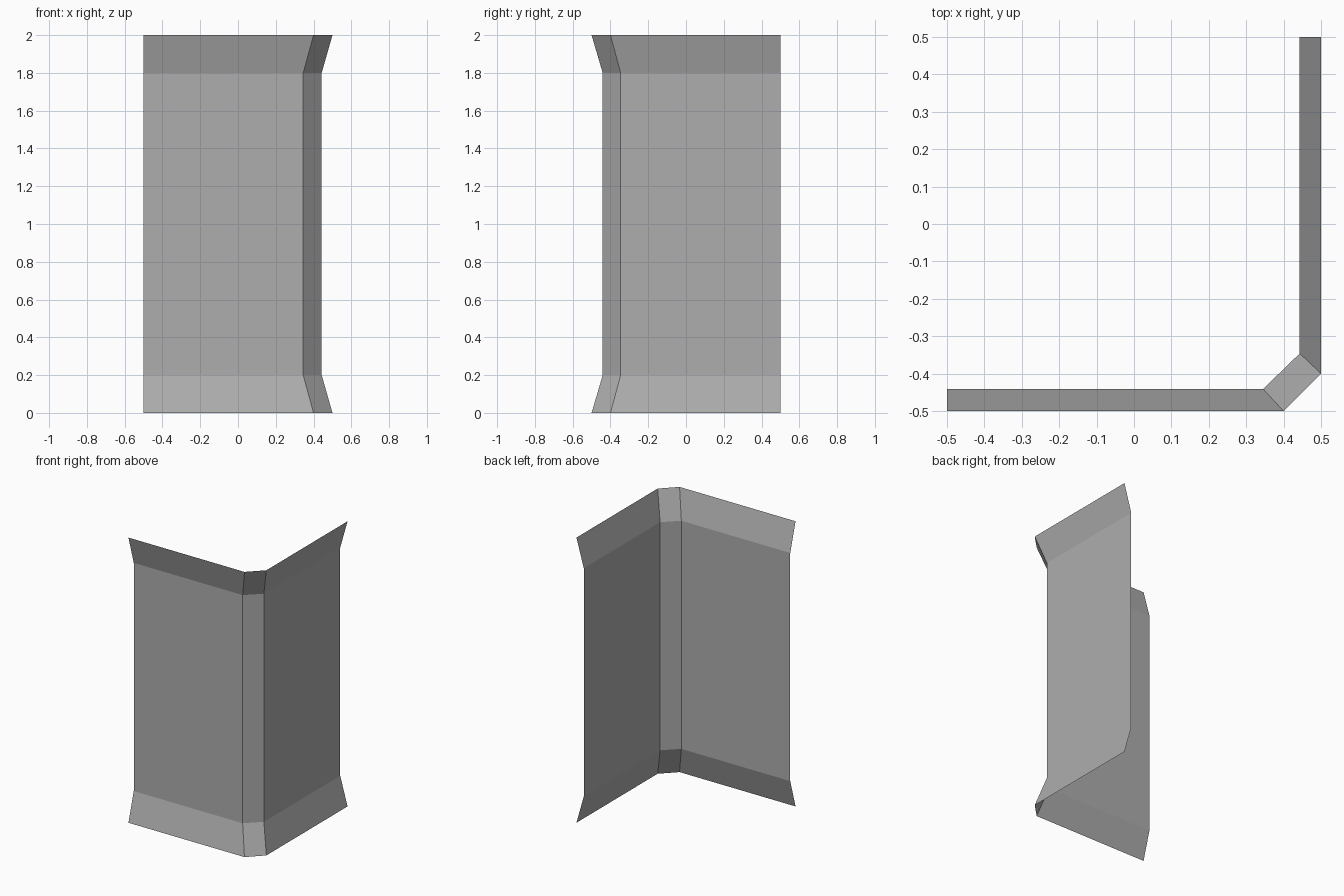
import bpy
import bmesh

cube = bpy.data.objects.get("Cube")
if cube:
    bpy.data.objects.remove(cube, do_unlink=True)

# Mid grey sheet material
grey = bpy.data.materials.new("mid grey")
grey.use_nodes = True
colour = (0.42, 0.42, 0.42, 1)
grey.diffuse_color = colour
grey.node_tree.nodes["Principled BSDF"].inputs["Base Color"].default_value = colour

# Plan outlines of the bent sheet: flared rim and recessed wall
rim = [(-0.5, -0.5), (0.4, -0.5), (0.5, -0.4), (0.5, 0.5)]
wall = [(-0.5, -0.441), (0.345, -0.441), (0.443, -0.346), (0.443, 0.5)]
levels = [(0, rim), (0.2, wall), (1.8, wall), (2, rim)]

# Loft the open outlines into a single-sided corner panel
bm = bmesh.new()
rows = [[bm.verts.new((x, y, z)) for x, y in outline] for z, outline in levels]
for low, high in zip(rows, rows[1:]):
    for i in range(len(low) - 1):
        bm.faces.new((low[i], low[i + 1], high[i + 1], high[i]))

mesh = bpy.data.meshes.new("corner_wall_panel")
bm.to_mesh(mesh)
bm.free()
mesh.materials.append(grey)
panel = bpy.data.objects.new("corner_wall_panel", mesh)
bpy.context.collection.objects.link(panel)
